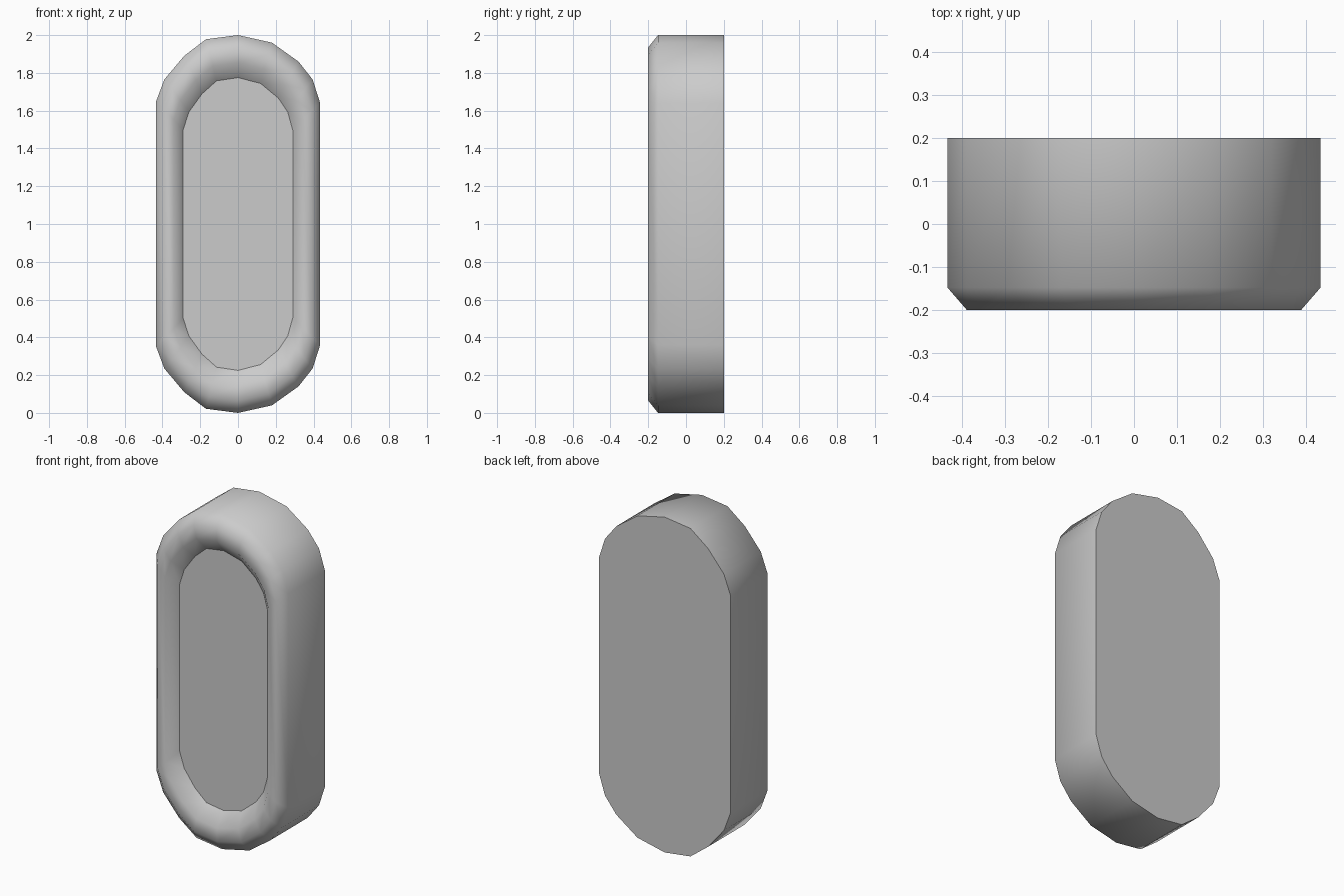
import bpy, bmesh, math

if "Cube" in bpy.data.objects:
    bpy.data.objects.remove(bpy.data.objects["Cube"])

# Upper half of the outline around the centre (x, z offset), right to left
TOP = [(0.435, 0.64), (0.395, 0.765), (0.32, 0.86), (0.18, 0.96), (0, 1.0),
       (-0.17, 0.978), (-0.285, 0.89), (-0.39, 0.765), (-0.435, 0.645)]
OUTLINE = TOP + [(x, -z) for x, z in reversed(TOP)]

# Rings from back to front: half width, half height, y
RINGS = [(0.435, 1.0, 0.2),       # back edge
         (0.435, 1.0, -0.148),    # start of front bevel
         (0.39, 0.935, -0.2),     # rim, outer edge
         (0.34, 0.855, -0.2),     # rim, inner edge
         (0.29, 0.775, -0.135)]   # recessed floor

bm = bmesh.new()
loops = [[bm.verts.new((x * w / 0.435, y, 1 + z * h)) for x, z in OUTLINE]
         for w, h, y in RINGS]

# Walls between rings
n = len(OUTLINE)
for a, b in zip(loops, loops[1:]):
    for i in range(n):
        j = (i + 1) % n
        bm.faces.new((a[i], a[j], b[j], b[i]))

# Back panel and recessed floor
back = bm.faces.new(loops[0])
floor = bm.faces.new(loops[-1])
bmesh.ops.recalc_face_normals(bm, faces=bm.faces)
floor_index = len(bm.faces) - 1

mesh = bpy.data.meshes.new("recessed_panel")
bm.to_mesh(mesh)
bm.free()
panel = bpy.data.objects.new("recessed_panel", mesh)
bpy.context.collection.objects.link(panel)

# Smooth rim and sides, flat floor
bpy.context.view_layer.objects.active = panel
panel.select_set(True)
bpy.ops.object.shade_smooth_by_angle(angle=math.radians(56))
mesh.polygons[floor_index].use_smooth = False
